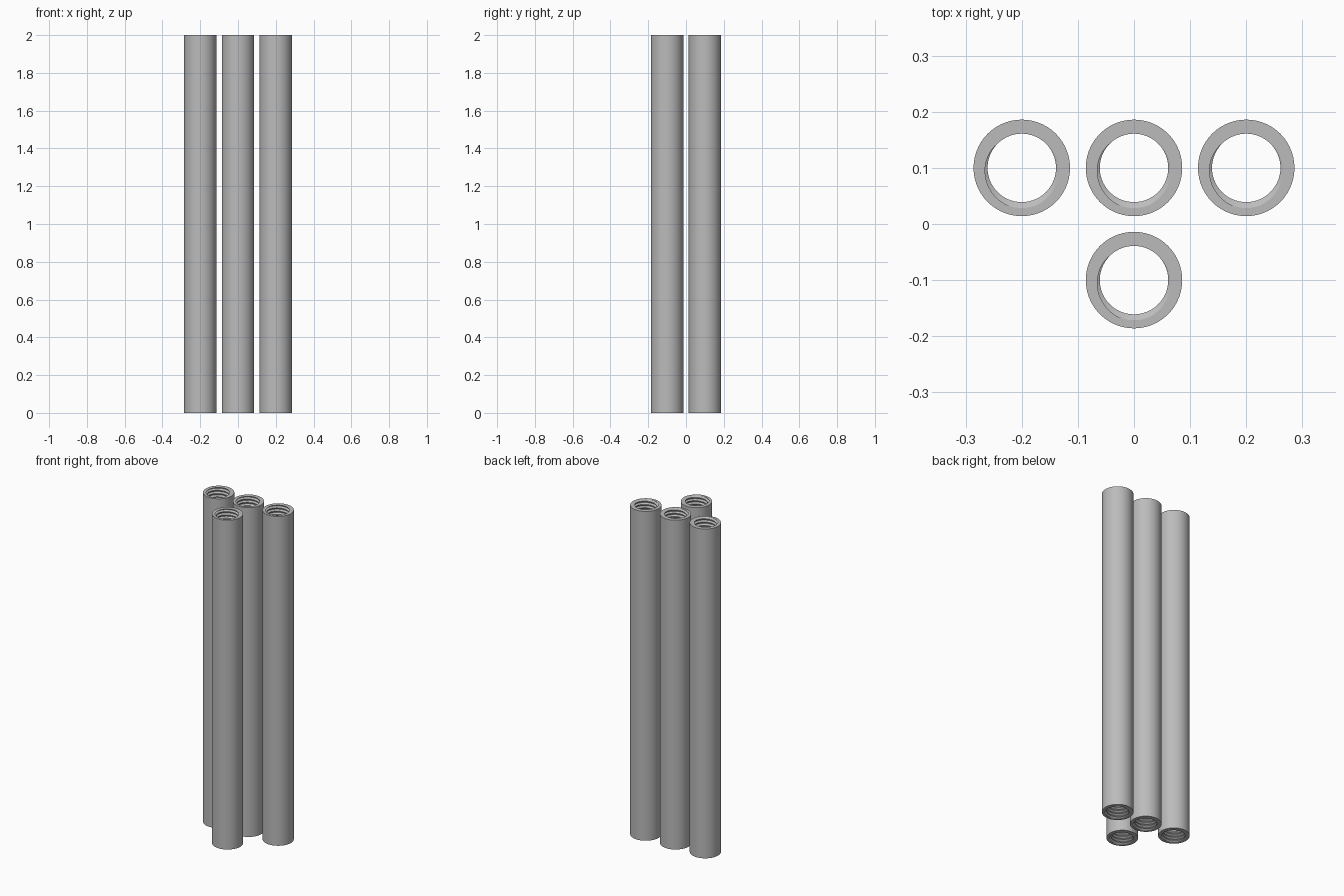
import bpy
import bmesh
from math import cos, sin, tau

cube = bpy.data.objects.get("Cube")
if cube:
    bpy.data.objects.remove(cube, do_unlink=True)

HEIGHT, OUTER, CREST, ROOT = 2.0, 0.086, 0.061, 0.0715
PITCH, SEGMENTS = 0.02, 56
TURNS = round(HEIGHT / PITCH)
# Thread profile over one pitch: (fraction of pitch, radius)
PROFILE = [(0.19, ROOT), (0.31, ROOT), (0.63, CREST), (0.87, CREST)]


def thread_radius(u):
    """Bore radius at a fraction u of the pitch."""
    u = (u - PROFILE[0][0]) % 1 + PROFILE[0][0]
    points = PROFILE + [(PROFILE[0][0] + 1, ROOT)]
    for (a, ra), (b, rb) in zip(points, points[1:]):
        if u <= b:
            return ra + (rb - ra) * (u - a) / (b - a)
    return ROOT


def threaded_tube_mesh():
    bm = bmesh.new()
    columns = []
    for i in range(SEGMENTS + 1):
        turn = i / SEGMENTS
        c, s = cos(turn * tau), sin(turn * tau)
        # Outer wall edge, then the helical bore rows trimmed flat at both ends
        outline = [(OUTER, HEIGHT), (OUTER, 0)]
        for k in range(-2, TURNS + 2):
            for fraction, radius in PROFILE:
                z = PITCH * (k + fraction + turn)
                trimmed = min(max(z, 0), HEIGHT)
                if trimmed != z:
                    radius = thread_radius(trimmed / PITCH - turn)
                outline.append((radius, trimmed))
        columns.append([bm.verts.new((r * c, r * s, z)) for r, z in outline])
    for left, right in zip(columns, columns[1:]):
        for j in range(len(left)):
            n = (j + 1) % len(left)
            bm.faces.new((left[j], right[j], right[n], left[n]))
    bmesh.ops.remove_doubles(bm, verts=bm.verts, dist=0.00002)
    bmesh.ops.recalc_face_normals(bm, faces=bm.faces)
    mesh = bpy.data.meshes.new("threaded_tube")
    bm.to_mesh(mesh)
    bm.free()
    return mesh


# Grey metal
metal = bpy.data.materials.new("grey_metal")
metal.use_nodes = True
GREY = (0.5, 0.5, 0.5, 1)
metal.diffuse_color = GREY
metal.node_tree.nodes["Principled BSDF"].inputs["Base Color"].default_value = GREY

tube_mesh = threaded_tube_mesh()
tube_mesh.materials.append(metal)

# Three tubes in the back row, one in front
places = {
    "back_right_tube": (-0.2, 0.1),
    "back_middle_tube": (0, 0.1),
    "back_left_tube": (0.2, 0.1),
    "front_tube": (0, -0.1),
}
for name, (x, y) in places.items():
    tube = bpy.data.objects.new(name, tube_mesh)
    tube.location = (x, y, 0)
    bpy.context.collection.objects.link(tube)

# Smooth walls with crisp rims and thread edges
bpy.ops.object.select_all(action="DESELECT")
tube.select_set(True)
bpy.context.view_layer.objects.active = tube
bpy.ops.object.shade_smooth_by_angle(angle=0.5)
